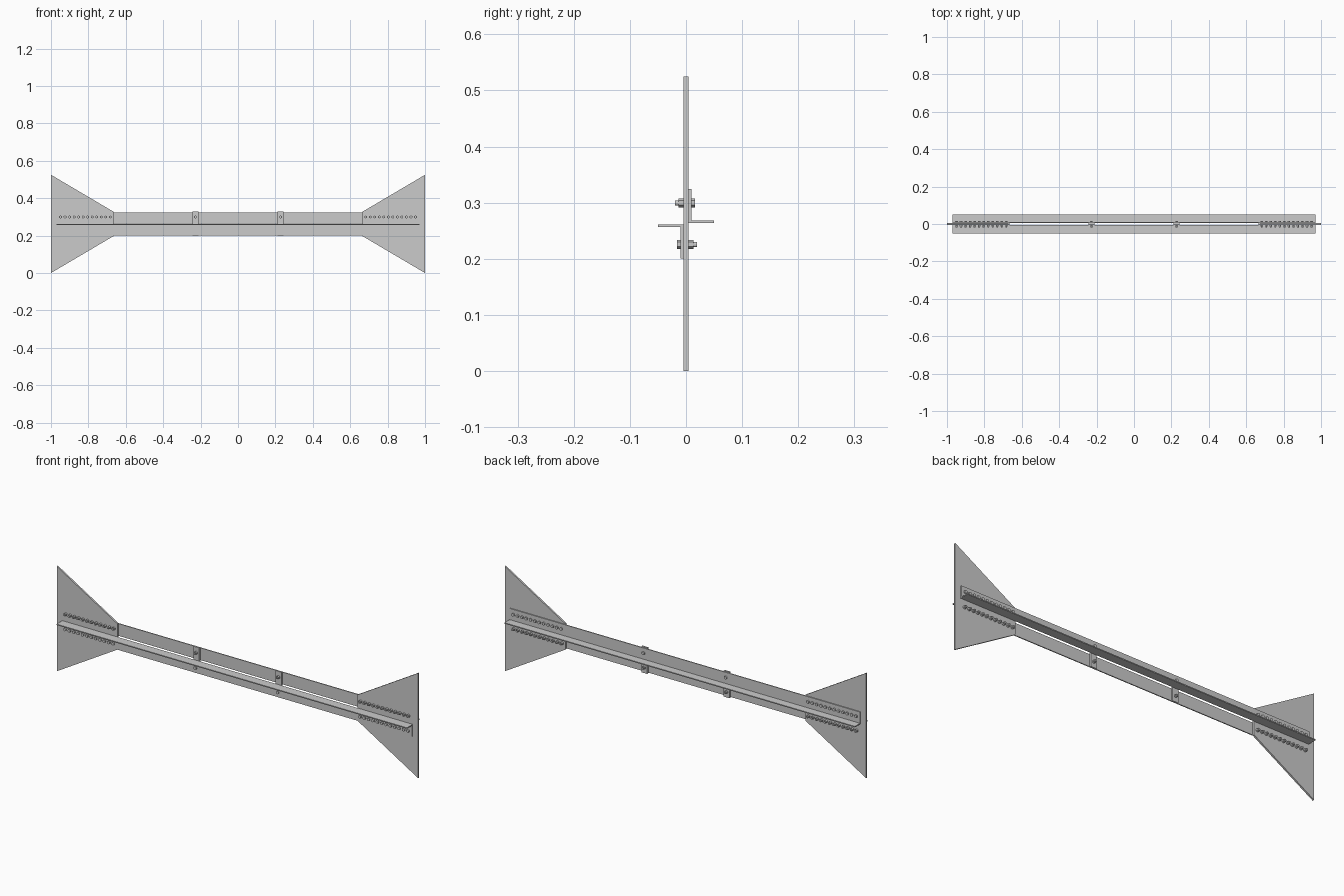
import bpy, bmesh, math
from mathutils import Matrix, Vector

if "Cube" in bpy.data.objects:
    bpy.data.objects.remove(bpy.data.objects["Cube"])

CZ = 0.2625          # height of the strut axis
T = 0.0045           # half thickness of the gusset plates
LEG = 0.005          # angle section thickness


def finish(bm, name, mat=None):
    if mat is not None:
        bm.transform(mat)
    bmesh.ops.recalc_face_normals(bm, faces=bm.faces[:])
    me = bpy.data.meshes.new(name)
    bm.to_mesh(me)
    bm.free()
    ob = bpy.data.objects.new(name, me)
    bpy.context.collection.objects.link(ob)
    return ob


def extrude_profile(bm, pts, vec):
    f = bm.faces.new([bm.verts.new(p) for p in pts])
    r = bmesh.ops.extrude_face_region(bm, geom=[f])
    bmesh.ops.translate(bm, vec=Vector(vec),
                        verts=[v for v in r["geom"] if isinstance(v, bmesh.types.BMVert)])


def cylinder(bm, sides, radius, y0, y1, x, z):
    m = (Matrix.Translation((x, (y0 + y1) / 2, z))
         @ Matrix.Rotation(math.pi / 2, 4, 'X'))
    bmesh.ops.create_cone(bm, cap_ends=True, segments=sides, radius1=radius,
                          radius2=radius, depth=y1 - y0, matrix=m)


# Flared gusset plate at each end
for side, s in (("left", -1), ("right", 1)):
    bm = bmesh.new()
    prof = [(s * 0.665, -0.065), (s, -CZ), (s, CZ), (s * 0.665, 0.065)]
    extrude_profile(bm, [(x, -T, CZ + z) for x, z in prof], (0, 2 * T, 0))
    finish(bm, "gusset_plate_" + side)

# Spacer plates between the two angles
for side, s in (("left", -1), ("right", 1)):
    bm = bmesh.new()
    bmesh.ops.create_cube(bm, size=1, matrix=Matrix.Translation((s * 0.228, 0, CZ))
                          @ Matrix.Diagonal((0.032, 2 * T, 0.13, 1)))
    finish(bm, "spacer_plate_" + side)

# Bolt positions along the strut
bolt_x = [s * (0.683 + i * 0.266 / 11) for s in (-1, 1) for i in range(12)]
bolt_x += [-0.228, 0.228]

# Upper back half, then the same half turned about the strut axis
for label, turn in (("upper", 0), ("lower", math.pi)):
    mat = Matrix.Translation((0, 0, CZ)) @ Matrix.Rotation(turn, 4, 'X')

    # L-shaped angle bar
    bm = bmesh.new()
    prof = [(T, 0.001), (0.05, 0.001), (0.05, 0.001 + LEG), (T + LEG, 0.001 + LEG),
            (T + LEG, 0.062), (T, 0.062)]
    extrude_profile(bm, [(-0.97, y, z) for y, z in prof], (1.94, 0, 0))
    finish(bm, label + "_angle_bar", mat)

    # Bolts: hex head, shank and hex nut
    bm = bmesh.new()
    for x in bolt_x:
        cylinder(bm, 6, 0.008, T + LEG, 0.0157, x, 0.037)
        cylinder(bm, 12, 0.0048, -0.0195, T + LEG + 0.001, x, 0.037)
        cylinder(bm, 6, 0.008, -0.0135, -T, x, 0.037)
    finish(bm, label + "_bolts", mat)
